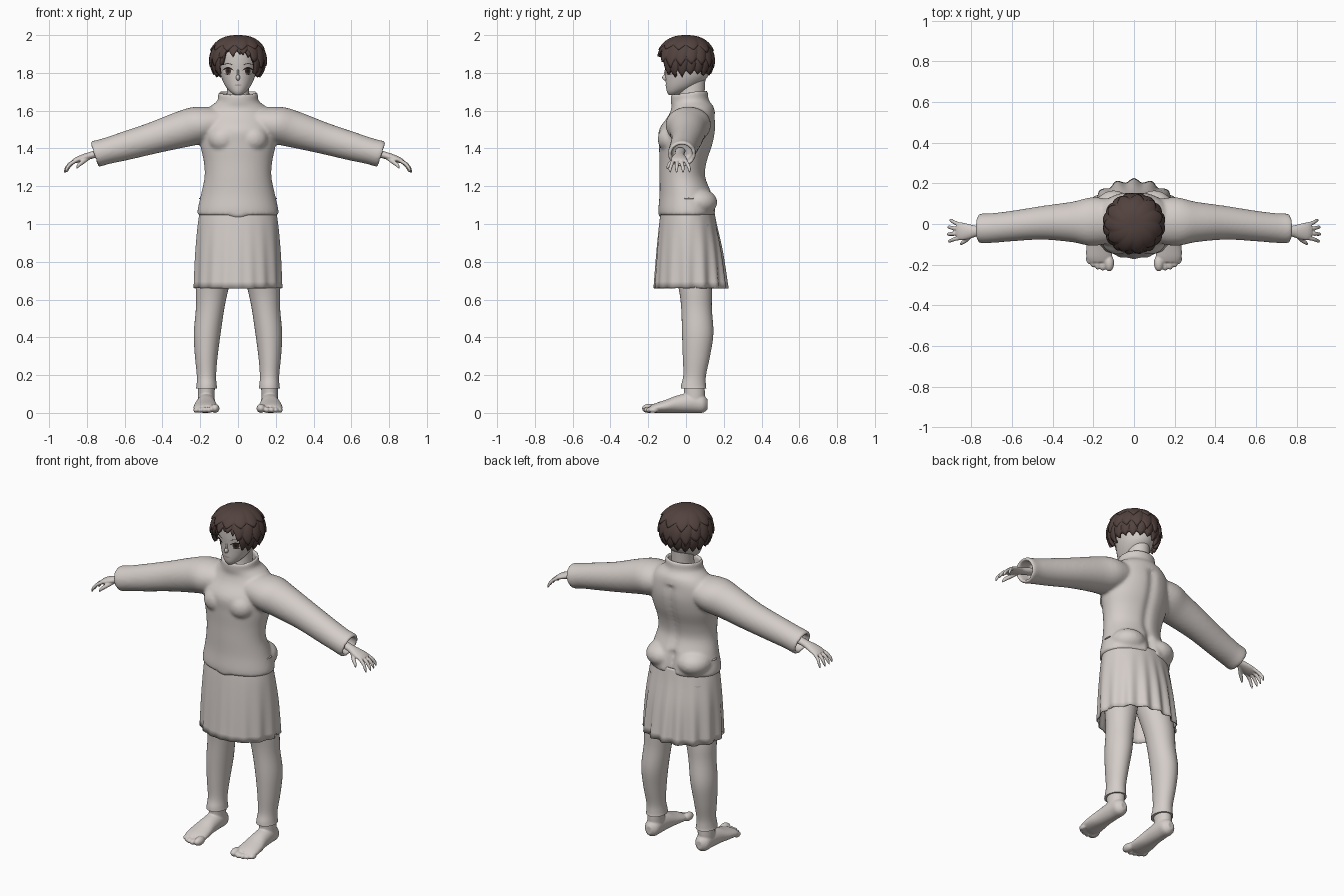
import bpy, bmesh, random
from math import sin, cos, pi, exp, acos, atan2, radians
from mathutils import Vector, Matrix

random.seed(4)
if "Cube" in bpy.data.objects:
    bpy.data.objects.remove(bpy.data.objects["Cube"])

X, Y, Z = Vector((1, 0, 0)), Vector((0, 1, 0)), Vector((0, 0, 1))


def material(name, rgb):
    m = bpy.data.materials.new(name)
    m.use_nodes = True
    m.diffuse_color = (*rgb, 1)
    bsdf = next(n for n in m.node_tree.nodes if n.type == "BSDF_PRINCIPLED")
    bsdf.inputs["Base Color"].default_value = (*rgb, 1)
    bsdf.inputs["Roughness"].default_value = 0.8
    return m


PALE = material("pale_clay", (0.66, 0.61, 0.58))
HAIR = material("dark_brown_hair", (0.085, 0.055, 0.048))
WHITE = material("eye_white", (0.72, 0.7, 0.68))
IRIS = material("eye_brown", (0.07, 0.035, 0.025))
LASH = material("lash_black", (0.02, 0.015, 0.015))
LIP = material("lip_pink", (0.5, 0.36, 0.33))


def spline(rows, steps):
    """Smooth in-between rows that pass through the given ones."""
    p = [rows[0], *rows, rows[-1]]
    out = []
    for i in range(len(rows) - 1):
        for k in range(steps):
            t = k / steps
            out.append([0.5 * (2 * b + (c - a) * t + (2 * a - 5 * b + 4 * c - d) * t * t
                               + (3 * b - a - 3 * c + d) * t ** 3)
                        for a, b, c, d in zip(*p[i:i + 4])])
    return out + [list(rows[-1])]


def loft(bm, rows, u=X, v=Y, n=32, steps=4, deform=None, capped=True, side=1):
    """Rows are centre x, y, z and the half sizes along u and v."""
    rings = []
    for x, y, z, a, b in spline(rows, steps):
        ring = []
        for k in range(n):
            t = 2 * pi * k / n
            co = Vector((x, y, z)) + u * (a * cos(t)) + v * (b * sin(t))
            if deform:
                deform(co)
            co.x *= side
            ring.append(bm.verts.new(co))
        rings.append(ring)
    for r, s in zip(rings, rings[1:]):
        for k in range(n):
            j = (k + 1) % n
            bm.faces.new((r[k], r[j], s[j], s[k]))
    if capped:
        bm.faces.new(rings[0])
        bm.faces.new(rings[-1])


def ball(bm, centre, size, side=1):
    c = Vector((centre[0] * side, *centre[1:]))
    bmesh.ops.create_uvsphere(bm, u_segments=24, v_segments=16, radius=1,
                              matrix=Matrix.Translation(c) @ Matrix.Diagonal((*size, 1)))


def finish(name, bm, mat, voxel=0, smooth=4, thick=0, angle=60):
    bmesh.ops.recalc_face_normals(bm, faces=bm.faces)
    mesh = bpy.data.meshes.new(name)
    bm.to_mesh(mesh)
    bm.free()
    mesh.materials.append(mat)
    ob = bpy.data.objects.new(name, mesh)
    bpy.context.collection.objects.link(ob)
    bpy.ops.object.select_all(action="DESELECT")
    ob.select_set(True)
    bpy.context.view_layer.objects.active = ob
    bpy.ops.object.shade_smooth_by_angle(angle=radians(angle))
    if voxel:
        m = ob.modifiers.new("blend", "REMESH")
        m.mode, m.voxel_size, m.use_smooth_shade = "VOXEL", voxel, True
        m = ob.modifiers.new("soften", "SMOOTH")
        m.factor, m.iterations = 0.5, smooth
    if thick:
        m = ob.modifiers.new("thickness", "SOLIDIFY")
        m.thickness, m.offset = thick, -1
    return ob


# Sweater: torso, hollow collar and hollow sleeves blended into one surface
def body_shape(co):
    if co.y > 0.03 and co.z < 1.58:
        depth = 0.028 if co.z < 1.17 else 0.013
        co.y -= depth * exp(-(co.x / 0.025) ** 2)
    co.z += max(0, (co.z - 1.6) / 0.09) * 0.11 * co.y


bm = bmesh.new()
loft(bm, [(0, .006, 1.045, .215, .15), (0, .006, 1.08, .213, .152), (0, 0, 1.16, .195, .14),
          (0, -.017, 1.25, .177, .123), (0, -.013, 1.33, .181, .127), (0, 0, 1.42, .2, .143),
          (0, .008, 1.5, .205, .15), (0, .03, 1.57, .19, .125), (0, .035, 1.615, .155, .112),
          (0, .02, 1.65, .11, .1), (0, .018, 1.692, .104, .097), (0, .018, 1.69, .088, .081),
          (0, .02, 1.63, .085, .08)], n=80, deform=body_shape)
ball(bm, (0, -.108, 1.055), (.055, .038, .033))
sleeve = [(.08, .015, 1.545, .1, .075), (.2, .012, 1.525, .12, .1), (.3, .01, 1.5, .1, .097),
          (.45, .006, 1.455, .083, .084), (.6, -.01, 1.412, .075, .076), (.7, -.02, 1.385, .073, .07),
          (.756, -.022, 1.37, .073, .07), (.756, -.022, 1.37, .056, .053), (.68, -.02, 1.39, .052, .05)]
for s in (1, -1):
    loft(bm, sleeve, Y, Vector((.3, 0, .95)), side=s)
    ball(bm, (.08, -.075, 1.45), (.08, .075, .075), s)
    ball(bm, (.1, .06, 1.115), (.1, .106, .075), s)
finish("sweater", bm, PALE, voxel=0.009, smooth=5)

# Pocket slits on the hips
for s, label in ((1, "left"), (-1, "right")):
    bm = bmesh.new()
    ball(bm, (.2, .015, 1.135), (.006, .025, .004), s)
    finish(label + "_pocket_slit", bm, PALE)


# Skirt with pleats that deepen towards the hem
def pleat(co):
    t = max(0, (1.05 - co.z) / 0.39)
    a = atan2(co.y, co.x)
    wave = 1 + 0.045 * t * (0.65 + 0.35 * sin(a)) * cos(16 * a)
    co.x *= wave
    co.y *= wave


bm = bmesh.new()
loft(bm, [(0, .008, 1.08, .2, .14), (0, .01, 1.0, .212, .152), (0, .018, .85, .224, .174),
          (0, .023, .66, .23, .193)], n=160, deform=pleat, capped=False)
finish("skirt", bm, PALE, thick=0.006)

# Legs, feet and hands
leg = [(.1, .02, 1.0, .098, .115), (.115, .03, .8, .098, .1), (.137, .05, .65, .085, .087),
       (.148, .056, .55, .075, .081), (.163, .062, .42, .071, .083), (.168, .055, .3, .06, .072),
       (.167, .046, .2, .051, .06), (.166, .04, .15, .053, .065), (.166, .04, .128, .056, .068)]
ankle = [(.166, .042, .16, .046, .055), (.168, .045, .1, .044, .055), (.168, .045, .04, .044, .05)]
foot = [(.168, .115, .045, .018, .025), (.168, .09, .048, .042, .047), (.168, .04, .054, .047, .054),
        (.17, -.04, .047, .052, .047), (.172, -.1, .036, .061, .036), (.171, -.16, .026, .064, .026),
        (.168, -.188, .022, .054, .017)]
toes = [(.122, -.193, .024), (.153, -.203, .016), (.178, -.198, .016), (.201, -.188, .015),
        (.221, -.172, .015)]
palm = [(.69, -.03, 1.388, .027, .022), (.77, -.035, 1.366, .026, .02), (.81, -.037, 1.354, .036, .019),
        (.85, -.036, 1.34, .044, .016), (.872, -.034, 1.33, .038, .011)]
for s, label in ((1, "left"), (-1, "right")):
    bm = bmesh.new()
    loft(bm, leg, side=s)
    finish(label + "_leg", bm, PALE)

    bm = bmesh.new()
    loft(bm, ankle, side=s)
    loft(bm, foot, X, Z, side=s)
    for x, y, r in toes:
        ball(bm, (x, y, r), (r, r * 1.7, r), s)
    finish(label + "_foot", bm, PALE, voxel=0.005, smooth=2)

    bm = bmesh.new()
    across = Vector((.5, 0, .85))
    loft(bm, palm, Y, across, n=24, side=s)
    for i, reach in enumerate((.82, .95, 1, .92)):
        y0, y1 = -.004 - .021 * i, .018 - .034 * i
        loft(bm, [(.85, y0, 1.34, .01, .01), (.85 + .04 * reach, (y0 + y1) / 2, 1.318, .01, .01),
                  (.85 + .062 * reach, y1, 1.292, .009, .009),
                  (.85 + .07 * reach, y1, 1.272, .004, .004)], Y, across, n=12, side=s)
    loft(bm, [(.79, -.045, 1.352, .012, .012), (.82, -.075, 1.33, .012, .012),
              (.845, -.092, 1.31, .01, .01), (.855, -.1, 1.295, .005, .005)], Y, across, n=12, side=s)
    finish(label + "_hand", bm, PALE, voxel=0.004, smooth=2)

# Neck
bm = bmesh.new()
loft(bm, [(0, .025, 1.6, .075, .075), (0, .03, 1.68, .06, .068), (0, .035, 1.8, .06, .07)])
finish("neck", bm, PALE)

# Head with a small nose
head = [(0, -.07, 1.682, .016, .02), (0, -.05, 1.7, .042, .051), (0, -.022, 1.73, .067, .084),
        (0, 0, 1.77, .086, .108), (0, .008, 1.81, .097, .118), (0, .01, 1.86, .108, .124),
        (0, .01, 1.92, .104, .12), (0, .01, 1.96, .068, .08), (0, .01, 1.972, .02, .025)]
bm = bmesh.new()
loft(bm, head, n=48)
ball(bm, (0, -.106, 1.775), (.011, .02, .016))
ball(bm, (0, -.104, 1.795), (.007, .012, .03))
finish("head", bm, PALE)


# Painted face details: thin plates that follow the face
def face_y(x, z):
    rings = spline(head, 12)
    a, b = next(p for p in zip(rings, rings[1:]) if p[1][2] >= z)
    t = (z - a[2]) / (b[2] - a[2])
    _, cy, _, rx, ry = [p + (q - p) * t for p, q in zip(a, b)]
    return cy - ry * max(0, 1 - (x / rx) ** 2) ** 0.5


def plate(name, x, z, w, h, mat, lift, bend=0):
    bm = bmesh.new()
    bmesh.ops.create_circle(bm, cap_ends=True, cap_tris=True, segments=20, radius=1)
    bmesh.ops.subdivide_edges(bm, edges=bm.edges, cuts=1, use_grid_fill=True)
    for v in bm.verts:
        px, pz = x + v.co.x * w, z + v.co.y * h - bend * v.co.x ** 2
        v.co = (px, face_y(px, pz) - lift, pz)
    finish(name, bm, mat)


for s, label in ((1, "left"), (-1, "right")):
    plate(label + "_eye_white", .053 * s, 1.808, .024, .015, WHITE, .0015)
    plate(label + "_iris", .052 * s, 1.809, .015, .016, IRIS, .003)
    plate(label + "_pupil", .052 * s, 1.81, .007, .009, LASH, .0045)
    plate(label + "_upper_lash", .053 * s, 1.826, .028, .005, LASH, .005, .012)
    plate(label + "_lower_lash", .055 * s, 1.792, .017, .002, LASH, .004, -.004)
    plate(label + "_brow", .054 * s, 1.849, .028, .0025, HAIR, .003, .008)
plate("mouth", 0, 1.735, .018, .005, LIP, .0025)


# Hair: three overlapping tiers of pointed locks, open over the face
def hair_tier(name, rim, size, locks, depth):
    bm = bmesh.new()
    per, rows = 8, 12
    n = locks * per
    drop = [depth * random.uniform(.5, 1.2) for _ in range(locks)]
    crown = bm.verts.new((0, 0, 1.865 + .135 * size))
    grid = []
    for k in range(n):
        a = 2 * pi * k / n
        from_front = abs((a + pi / 2 + pi) % (2 * pi) - pi)
        open_part = min(1, max(0, (radians(46) - from_front) / radians(18)))
        f = (k % per) / per
        low = max(rim, rim + (1.925 - rim) * open_part)
        low -= drop[k // per] * (1 - abs(2 * f - 1))
        last = acos(max(-1, (low - 1.865) / (.135 * size)))
        column = []
        for i in range(1, rows + 1):
            t = i / rows
            phi = last * t
            r = (.152 * sin(phi) ** .8 + .007 * t * sin(pi * f)) * size
            twist = a + .25 * (1 - t)
            column.append(bm.verts.new((r * cos(twist), r * sin(twist),
                                        1.865 + .135 * size * cos(phi))))
        grid.append(column)
    for k in range(n):
        c, d = grid[k], grid[(k + 1) % n]
        bm.faces.new((crown, c[0], d[0]))
        for i in range(rows - 1):
            bm.faces.new((c[i], c[i + 1], d[i + 1], d[i]))
    finish(name, bm, HAIR, thick=.02, angle=25)


hair_tier("hair_lower_locks", 1.812, .955, 19, .035)
hair_tier("hair_middle_locks", 1.875, .98, 16, .045)
hair_tier("hair_crown_locks", 1.95, 1.0, 11, .035)
